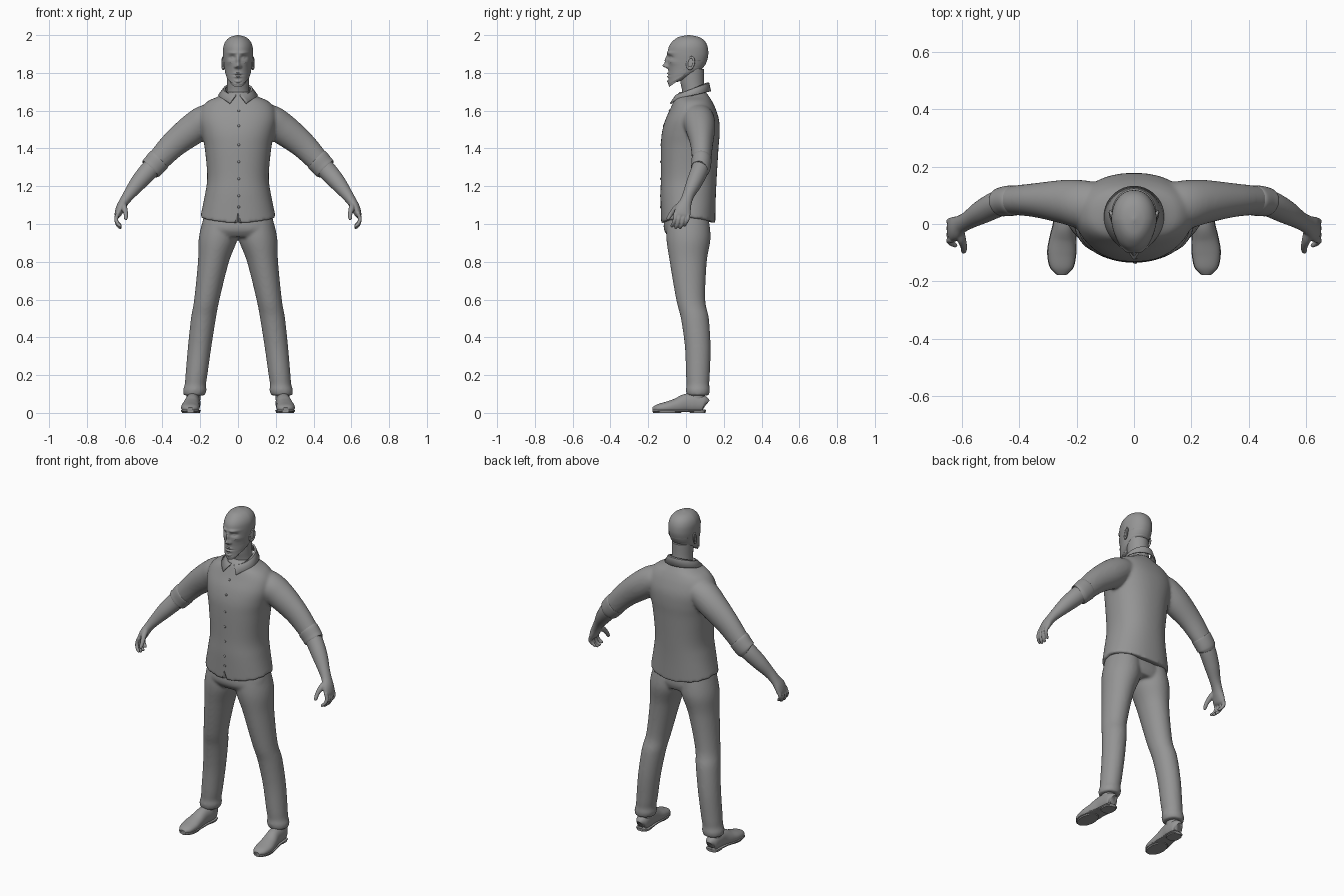
import bpy, bmesh, math
from mathutils import Vector, Matrix

cube = bpy.data.objects.get("Cube")
if cube:
    bpy.data.objects.remove(cube, do_unlink=True)

grey = bpy.data.materials.new("plain_grey")
grey.use_nodes = True
grey.diffuse_color = (0.3, 0.3, 0.3, 1)
grey.node_tree.nodes["Principled BSDF"].inputs["Base Color"].default_value = (0.3, 0.3, 0.3, 1)
X, Y, Z = Vector((1, 0, 0)), Vector((0, 1, 0)), Vector((0, 0, 1))


def spline(keys, steps):
    """Smooth interpolation through tuples of numbers."""
    out = []
    for i in range(len(keys) - 1):
        a, b = keys[max(i - 1, 0)], keys[i]
        c, d = keys[i + 1], keys[min(i + 2, len(keys) - 1)]
        for s in range(steps):
            t = s / steps
            out.append([0.5 * (2 * q + (r - p) * t + (2 * p - 5 * q + 4 * r - w) * t * t
                               + (3 * q - p - 3 * r + w) * t ** 3)
                        for p, q, r, w in zip(a, b, c, d)])
    return out + [list(keys[-1])]


def loft(bm, keys, ref=None, side=1, seg=40, steps=8, power=2.0, deform=None):
    """Skin rings (x, y, z, radius_u, radius_v); level rings unless ref is given."""
    rows = spline(keys, steps)
    pts = [Vector(r[:3]) for r in rows]
    rings = []
    for i, row in enumerate(rows):
        u, v = X, Y
        if ref:
            t = (pts[min(i + 1, len(pts) - 1)] - pts[max(i - 1, 0)]).normalized()
            v = (ref - t * ref.dot(t)).normalized()
            u = v.cross(t)
        ring = []
        for k in range(seg):
            a = 2 * math.pi * k / seg
            c, s = math.cos(a), math.sin(a)
            p = pts[i] + u * row[3] * math.copysign(abs(c) ** (2 / power), c) \
                + v * row[4] * math.copysign(abs(s) ** (2 / power), s)
            if deform:
                p = deform(p, row)
            ring.append(bm.verts.new((p.x * side, p.y, p.z)))
        rings.append(ring)
    for lo, hi in zip(rings, rings[1:]):
        for k in range(seg):
            n = (k + 1) % seg
            bm.faces.new((lo[k], lo[n], hi[n], hi[k]))
    bm.faces.new(rings[0][::-1])
    bm.faces.new(rings[-1])


def ball(bm, centre, size, seg=16):
    m = Matrix.Translation(centre) @ Matrix.Diagonal((*size, 1))
    bmesh.ops.create_uvsphere(bm, u_segments=seg, v_segments=seg // 2, radius=1, matrix=m)


def apply(ob, kind, **settings):
    bpy.context.view_layer.objects.active = ob
    mod = ob.modifiers.new(kind.lower(), kind)
    for key, value in settings.items():
        setattr(mod, key, value)
    bpy.ops.object.modifier_apply(modifier=mod.name)


def finish(name, bm, voxel=0, smooth=5, angle=50):
    bmesh.ops.recalc_face_normals(bm, faces=bm.faces)
    mesh = bpy.data.meshes.new(name)
    bm.to_mesh(mesh)
    bm.free()
    ob = bpy.data.objects.new(name, mesh)
    bpy.context.collection.objects.link(ob)
    mesh.materials.append(grey)
    bpy.ops.object.select_all(action='DESELECT')
    ob.select_set(True)
    bpy.context.view_layer.objects.active = ob
    if voxel:
        apply(ob, 'REMESH', mode='VOXEL', voxel_size=voxel)
        apply(ob, 'SMOOTH', factor=0.5, iterations=smooth)
    bpy.ops.object.shade_smooth_by_angle(angle=math.radians(angle))
    return ob


# Shirt: body and sleeves fused, hem dipping at front and back
def hem(p, row):
    if p.z < 1.1:
        p.z -= 0.03 * ((p.y - 0.012) / 0.14) ** 2 * (1.1 - p.z) / 0.065
    return p


body = [(1.035, .2, -.132, .155), (1.15, .176, -.135, .158), (1.25, .163, -.133, .163),
        (1.40, .176, -.133, .172), (1.48, .192, -.128, .178), (1.55, .205, -.11, .175),
        (1.61, .195, -.083, .157), (1.65, .16, -.066, .138), (1.675, .105, -.055, .122),
        (1.70, .065, -.035, .105)]
bm = bmesh.new()
loft(bm, [(0, (f + b) / 2, z, w, (b - f) / 2) for z, w, f, b in body],
     seg=64, power=2.25, deform=hem)
sleeve = [(.08, .06, 1.585, .05, .07), (.16, .065, 1.555, .08, .085), (.235, .077, 1.505, .083, .078),
          (.34, .083, 1.422, .071, .06), (.43, .082, 1.328, .06, .05), (.455, .078, 1.30, .057, .047)]
for side in (1, -1):
    loft(bm, sleeve, ref=Y, side=side)
shirt = finish("shirt", bm, voxel=0.008, smooth=8)

# Notch at the front of the hem
bm = bmesh.new()
bmesh.ops.create_cone(bm, segments=4, radius1=.035, radius2=.001, depth=.09, cap_ends=True,
                      matrix=Matrix.Translation((0, -.14, 1.03)))
cutter = finish("hem_cutter", bm)
cutter.hide_render = True
apply(shirt, 'BOOLEAN', object=cutter, operation='DIFFERENCE', solver='EXACT')
bpy.data.objects.remove(cutter, do_unlink=True)

# Shirt buttons set on the surface
bpy.context.view_layer.update()
bm = bmesh.new()
for z in (1.60, 1.52, 1.42, 1.33, 1.24, 1.15, 1.09):
    hit, spot, normal, index = shirt.ray_cast(Vector((.004, -1, z)), Y)
    if hit:
        ball(bm, spot, (.007, .004, .007), 12)
finish("shirt_buttons", bm)

# Collar: folded band with two points at the front
bm = bmesh.new()
rows, count = [], 48
for i in range(count + 1):
    t = i / count * 2 - 1
    a, b = math.pi / 2 + t * math.radians(172), math.pi / 2 + t * math.radians(155)
    drop = .022 * abs(t) ** 8
    top = (.066 * math.cos(a), .034 + .08 * math.sin(a), 1.712 + .035 * math.sin(a))
    fold = (.076 * math.cos(a), .033 + .087 * math.sin(a), 1.712 + .032 * math.sin(a))
    edge = (.102 * math.cos(b), .025 + .104 * math.sin(b) - drop * .6, 1.68 + .022 * math.sin(b) - drop)
    rows.append([bm.verts.new(p) for p in (top, fold, edge)])
for r, s in zip(rows, rows[1:]):
    for k in range(2):
        bm.faces.new((r[k], s[k], s[k + 1], r[k + 1]))
collar = finish("collar", bm)
apply(collar, 'SOLIDIFY', thickness=.008, offset=0)

# Trousers: hips and both legs fused
bm = bmesh.new()
loft(bm, [(0, .01, 1.10, .15, .115), (0, .003, 1.03, .183, .117), (0, .003, .97, .193, .12),
          (0, .01, .93, .185, .1)], seg=48, power=2.3)
leg = [(.09, .01, 1.06, .085, .105), (.104, .013, .93, .103, .117), (.13, .012, .80, .082, .098),
       (.165, .025, .60, .067, .077), (.183, .047, .50, .066, .074), (.203, .062, .35, .062, .068),
       (.220, .063, .20, .058, .063), (.226, .063, .15, .056, .06), (.229, .063, .12, .062, .064),
       (.232, .063, .092, .056, .058)]
for side in (1, -1):
    loft(bm, leg, side=side)
finish("trousers", bm, voxel=0.008, smooth=6)

# Head: egg-shaped skull with the features pushed out or in
features = [(0, 1.838, .012, .012, -.026), (0, 1.866, .009, .022, -.015), (.013, 1.832, .007, .007, -.009),
            (.03, 1.906, .024, .008, -.008), (.031, 1.882, .017, .010, .013), (.031, 1.881, .009, .006, -.006),
            (.05, 1.855, .016, .014, -.005), (0, 1.797, .019, .005, -.008), (0, 1.780, .016, .005, -.008),
            (0, 1.788, .024, .003, .004), (0, 1.768, .018, .005, .004), (0, 1.754, .020, .010, -.007)]
tilts = [(1.748, .2), (1.76, .35), (1.79, .3), (1.82, .15), (1.86, .04), (1.90, 0), (2.1, 0)]


def face(p, row):
    for (z0, t0), (z1, t1) in zip(tilts, tilts[1:]):
        if z0 <= row[2] <= z1:
            p.z += (t0 + (t1 - t0) * (row[2] - z0) / (z1 - z0)) * (p.y - row[1])
    front = max(0, (row[1] - p.y) / row[4])
    p.x *= 1 - .16 * front
    if front > 0:
        push = 0
        for fx, fz, sx, sz, amount in features:
            push += amount * math.exp(-((abs(p.x) - fx) / sx) ** 2 - ((p.z - fz) / sz) ** 2)
        p.y += push * min(1, front * 2)
    return p


bm = bmesh.new()
skull = [(-.065, 1.748, .02, .02), (-.04, 1.76, .045, .05), (-.01, 1.79, .064, .084),
         (.002, 1.82, .071, .095), (.007, 1.86, .076, .104), (.010, 1.90, .079, .108),
         (.012, 1.94, .077, .102), (.015, 1.97, .064, .083), (.015, 1.99, .04, .053), (.015, 2.0, .004, .005)]
loft(bm, [(0, *k) for k in skull], seg=128, steps=14, power=2.15, deform=face)
finish("head", bm, angle=80)

bm = bmesh.new()
loft(bm, [(0, .045, 1.64, .07, .065), (0, .04, 1.70, .06, .06), (0, .033, 1.75, .058, .062),
          (0, .03, 1.82, .06, .065)])
finish("neck", bm)

# Limb details, made once for each side
for side, label in ((1, "left"), (-1, "right")):
    # Ear: shallow shell with a raised rim
    bm = bmesh.new()
    tilt = Matrix.Translation((side * .078, .024, 1.852)) @ Matrix.Rotation(-.2, 4, 'X') \
        @ Matrix.Rotation(side * -.3, 4, 'Z')
    rim = [(0, .018 * math.cos(a), .031 * math.sin(a), .006, .005)
           for a in (math.radians(d) for d in range(0, 361, 20))]
    loft(bm, rim, ref=X, seg=10, steps=2)
    ball(bm, (0, 0, 0), (.004, .018, .031))
    ball(bm, (0, .002, -.027), (.006, .011, .01))
    bmesh.ops.transform(bm, matrix=tilt, verts=bm.verts)
    finish(label + "_ear", bm)

    # Rolled cuff at the elbow
    bm = bmesh.new()
    loft(bm, [(.415, .0825, 1.344, .058, .048), (.42, .082, 1.339, .064, .053), (.445, .08, 1.311, .062, .052),
              (.462, .076, 1.293, .060, .050), (.465, .075, 1.29, .053, .045)], ref=Y, side=side, steps=5)
    finish(label + "_cuff", bm)

    # Forearm, palm, fingers and thumb fused
    bm = bmesh.new()
    loft(bm, [(.41, .082, 1.345, .045, .042), (.465, .074, 1.29, .05, .046), (.525, .045, 1.222, .044, .042),
              (.575, .015, 1.158, .032, .032), (.602, .0, 1.12, .026, .032), (.622, -.014, 1.085, .024, .041),
              (.636, -.02, 1.05, .018, .043), (.641, -.022, 1.036, .010, .036)], ref=Y, side=side, seg=32)
    for k, y in enumerate((.012, -.011, -.034, -.055)):
        low = (.006, -.006, -.006, .002)[k]
        loft(bm, [(.634, y, 1.06, .011, .011), (.645, y - .003, 1.028, .0105, .0105),
                  (.638, y - .012, 1.002 + low, .0095, .0095), (.622, y - .020, .986 + low, .008, .008),
                  (.618, y - .022, .983 + low, .003, .003)], ref=Y, side=side, seg=12, steps=5)
    loft(bm, [(.61, -.015, 1.11, .016, .016), (.602, -.052, 1.085, .016, .016), (.594, -.078, 1.055, .012, .012),
              (.594, -.094, 1.03, .010, .010), (.596, -.098, 1.02, .004, .004)],
         ref=X, side=side, seg=12, steps=5)
    finish(label + "_forearm_and_hand", bm, voxel=0.0035, smooth=4)

    # Shoe upper, sole, heel and ankle
    bm = bmesh.new()
    upper = [(.237, .104, .04, .016, .028), (.237, .092, .046, .034, .044), (.238, .045, .052, .039, .052),
             (.242, .0, .05, .039, .05), (.248, -.05, .037, .045, .04), (.252, -.10, .029, .049, .031),
             (.252, -.15, .023, .040, .022), (.252, -.177, .019, .016, .010)]

    def flatten(p, row):
        p.z = max(p.z, .012)
        return p
    loft(bm, upper, ref=Z, side=side, deform=flatten, power=2.2)
    finish(label + "_shoe", bm)
    bm = bmesh.new()
    loft(bm, [(x, y, .011, w + .002, .006) for x, y, z, w, h in upper], ref=Z, side=side, power=4)
    loft(bm, [(.238, .062, 0, .036, .042), (.238, .062, .014, .037, .043)], side=side, steps=1, power=2.8)
    loft(bm, [(.251, -.10, 0, .045, .074), (.251, -.10, .012, .049, .078)], side=side, steps=1)
    finish(label + "_sole", bm, angle=35)
    bm = bmesh.new()
    loft(bm, [(.237, .055, .05, .036, .042), (.235, .058, .09, .037, .043), (.232, .062, .14, .04, .045)],
         side=side, seg=32)
    finish(label + "_ankle", bm)
